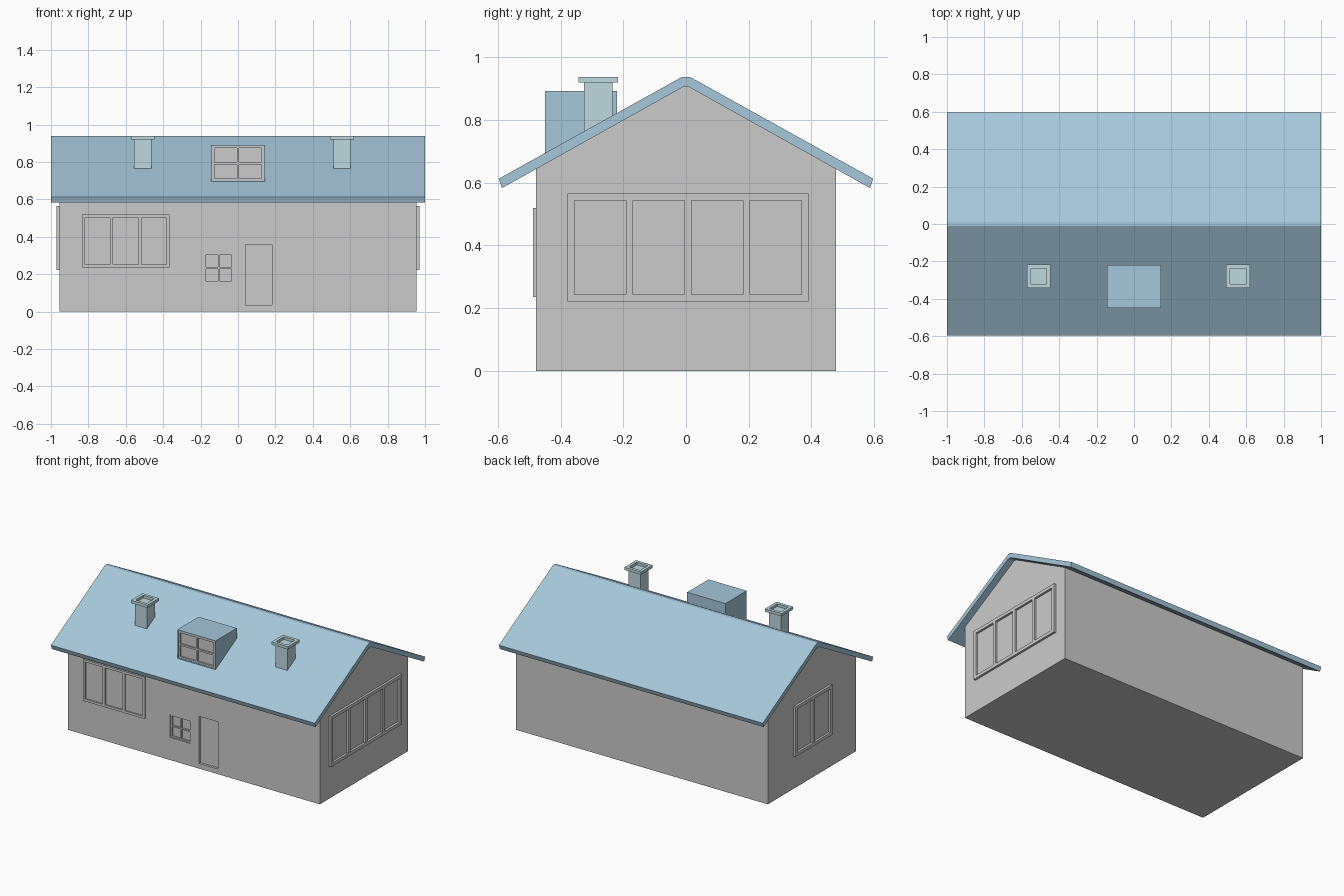
import bpy, bmesh, math

if "Cube" in bpy.data.objects:
    bpy.data.objects.remove(bpy.data.objects["Cube"])


def material(name, rgb):
    m = bpy.data.materials.new(name)
    m.diffuse_color = (*rgb, 1)
    m.use_nodes = True
    m.node_tree.nodes["Principled BSDF"].inputs["Base Color"].default_value = m.diffuse_color
    return m


ROOF = material("roof_blue", (0.38, 0.57, 0.70))
TEAL = material("chimney_teal", (0.52, 0.69, 0.74))


def finish(name, bm, mat=None):
    bmesh.ops.recalc_face_normals(bm, faces=bm.faces)
    me = bpy.data.meshes.new(name)
    bm.to_mesh(me)
    bm.free()
    ob = bpy.data.objects.new(name, me)
    bpy.context.collection.objects.link(ob)
    if mat:
        me.materials.append(mat)
    return ob


def add_box(bm, x0, x1, y0, y1, z0, z1):
    for v in bmesh.ops.create_cube(bm, size=1)["verts"]:
        v.co.x = x1 if v.co.x > 0 else x0
        v.co.y = y1 if v.co.y > 0 else y0
        v.co.z = z1 if v.co.z > 0 else z0


def box(name, *ext, mat=None):
    bm = bmesh.new()
    add_box(bm, *ext)
    return finish(name, bm, mat)


def prism(name, profile, half, mat=None):
    """Extrude a y-z profile along x."""
    bm = bmesh.new()
    f = bm.faces.new([bm.verts.new((-half, y, z)) for y, z in profile])
    new = bmesh.ops.extrude_face_region(bm, geom=[f])["geom"]
    for v in new:
        if isinstance(v, bmesh.types.BMVert):
            v.co.x = half
    return finish(name, bm, mat)


def recess(ob, name, *ext):
    cutter = box(name, *ext)
    cutter.hide_render = True
    cutter.hide_viewport = True
    cutter.display_type = 'WIRE'
    mod = ob.modifiers.new(name, 'BOOLEAN')
    mod.operation = 'DIFFERENCE'
    mod.solver = 'EXACT'
    mod.object = cutter


def window(name, loc, width, height, cols, rows, bar, depth, turn=0):
    """Lattice frame, local front at -y, back on the plane y = 0, base at z = 0."""
    bm = bmesh.new()
    step = (width - bar) / cols
    vstep = (height - bar) / rows
    for i in range(cols + 1):
        x = -width / 2 + i * step
        add_box(bm, x, x + bar, -depth, 0.002, 0, height)
        if i < cols:
            for j in range(rows + 1):
                add_box(bm, x + bar, x + step, -depth, 0.002, j * vstep, j * vstep + bar)
    ob = finish(name, bm)
    ob.location = loc
    ob.rotation_euler.z = math.radians(turn)
    return ob


# House body with gables, door and small window recesses
W, D = 0.955, 0.478
walls = prism("walls", [(-D, 0), (D, 0), (D, 0.645), (0.01, 0.907), (-0.01, 0.907), (-D, 0.645)], W)
recess(walls, "door_cutter", 0.04, 0.182, -0.6, -D + 0.016, 0.035, 0.358)
recess(walls, "small_window_cutter", -0.18, -0.025, -0.6, -D + 0.016, 0.155, 0.312)
window("small_window_frame", (-0.1025, -D + 0.016, 0.155), 0.155, 0.157, 2, 2, 0.009, 0.010)

# Roof slab
prism("roof", [(-0.597, 0.613), (-0.012, 0.938), (0.012, 0.938), (0.597, 0.613),
               (0.587, 0.583), (0.01, 0.905), (-0.01, 0.905), (-0.587, 0.583)], 1.0, ROOF)

# Large windows on front, right and left walls
window("front_window", (-0.60, -D, 0.235), 0.47, 0.285, 3, 1, 0.016, 0.010)
window("right_window", (W, 0.006, 0.222), 0.768, 0.343, 4, 1, 0.022, 0.015, 90)
window("left_window", (-W, 0.0, 0.222), 0.40, 0.343, 2, 1, 0.022, 0.015, -90)

# Dormer with a recessed window
dormer = prism("dormer", [(-0.45, 0.68), (-0.45, 0.892), (-0.22, 0.892), (-0.22, 0.805)], 0.145, ROOF)
recess(dormer, "dormer_cutter", -0.138, 0.138, -0.6, -0.435, 0.70, 0.886)
box("dormer_pane", -0.138, 0.138, -0.437, -0.434, 0.70, 0.886)
window("dormer_window_frame", (0, -0.437, 0.70), 0.276, 0.186, 2, 2, 0.012, 0.010)

# Chimneys: shaft following the roof slope at its base, plus an open cap ring
for side, cx in (("left", -0.509), ("right", 0.556)):
    shaft = prism(side + "_chimney_shaft",
                  [(-0.325, 0.75), (-0.325, 0.92), (-0.235, 0.92), (-0.235, 0.80)], 0.046, TEAL)
    shaft.location.x = cx
    bm = bmesh.new()
    y, o, h = -0.28, 0.063, 0.042
    for s in (-1, 1):
        a, b = sorted((s * h, s * o))
        add_box(bm, cx - o, cx + o, y + a, y + b, 0.919, 0.938)
        add_box(bm, cx + a, cx + b, y - h, y + h, 0.919, 0.938)
    finish(side + "_chimney_cap", bm, TEAL)
